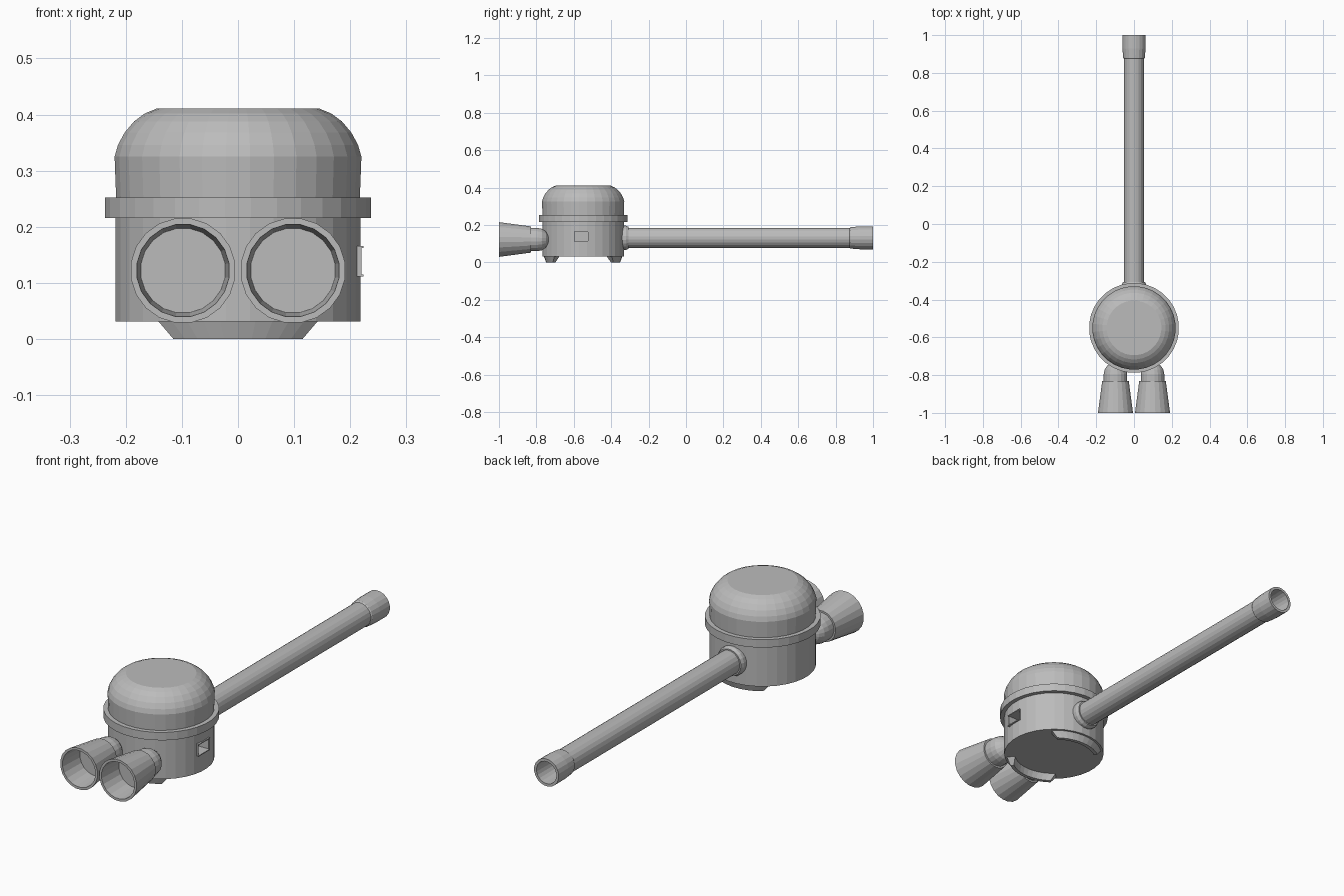
import bpy, bmesh, math
from mathutils import Matrix, Vector

if "Cube" in bpy.data.objects:
    bpy.data.objects.remove(bpy.data.objects["Cube"])

grey = bpy.data.materials.new("grey metal")
grey.diffuse_color = (0.5, 0.5, 0.5, 1)
grey.use_nodes = True
grey.node_tree.nodes["Principled BSDF"].inputs["Base Color"].default_value = grey.diffuse_color
CY = -0.55  # y of the canister axis


def finish(name, bm):
    bmesh.ops.remove_doubles(bm, verts=bm.verts, dist=1e-5)
    bmesh.ops.recalc_face_normals(bm, faces=bm.faces)
    me = bpy.data.meshes.new(name)
    bm.to_mesh(me)
    bm.free()
    me.materials.append(grey)
    ob = bpy.data.objects.new(name, me)
    bpy.context.collection.objects.link(ob)
    return ob


def lathe(name, profile, segs, origin, along_y=False):
    """Revolve (radius, height) points about z, or about y when along_y."""
    bm = bmesh.new()
    rings = []
    for r, h in profile:
        ring = []
        for i in range(segs):
            a = math.tau * (i + 0.5) / segs
            c, s = r * math.cos(a), r * math.sin(a)
            p = (c, h, s) if along_y else (c, s, h)
            ring.append(bm.verts.new(Vector(p) + Vector(origin)))
        rings.append(ring)
    for a, b in zip(rings, rings[1:]):
        for i in range(segs):
            j = (i + 1) % segs
            bm.faces.new((a[i], a[j], b[j], b[i]))
    bm.faces.new(rings[0])
    bm.faces.new(rings[-1])
    return finish(name, bm)


def box(name, lo, hi):
    bm = bmesh.new()
    lo, hi = Vector(lo), Vector(hi)
    m = Matrix.Translation((lo + hi) / 2) @ Matrix.Diagonal((*(hi - lo), 1))
    bmesh.ops.create_cube(bm, size=1, matrix=m)
    return finish(name, bm)


# canister body, clamp flange and domed lid
body = lathe("canister_body", [(0.219, 0.031), (0.219, 0.24)], 32, (0, CY, 0))
lathe("clamp_flange", [(0.238, 0.216), (0.238, 0.252)], 32, (0, CY, 0))
lathe("domed_lid", [(0.218, 0.245), (0.221, 0.325), (0.215, 0.346), (0.203, 0.368),
                    (0.186, 0.388), (0.167, 0.402), (0.145, 0.411)], 32, (0, CY, 0))

# socket window cut into the right side
cutter = box("socket_cutter", (0.17, -0.598, 0.114), (0.3, -0.522, 0.163))
cutter.hide_render = True
cutter.hide_viewport = True
cut = body.modifiers.new("socket", "BOOLEAN")
cut.object = cutter
cut.operation = "DIFFERENCE"
cut.solver = "EXACT"
y0, y1, z0, z1, t = -0.6, -0.52, 0.111, 0.166, 0.004
for n, a, b in (("bottom", (y0, z0), (y1, z0 + t)), ("top", (y0, z1 - t), (y1, z1)),
                ("front", (y0, z0), (y0 + t, z1)), ("back", (y1 - t, z0), (y1, z1))):
    box("socket_frame_" + n, (0.18, *a), (0.224 if n in ("top", "bottom") else 0.22, *b))

# curved tapered feet under the front and back
for name, mid in (("front_foot", -math.pi / 2), ("back_foot", math.pi / 2)):
    bm = bmesh.new()
    secs = []
    N = 10
    for i in range(N + 1):
        u = 2 * i / N - 1
        sec = []
        for r, z, half in ((0.172, 0.033, 0.75), (0.21, 0.033, 0.75),
                           (0.198, 0, 0.62), (0.182, 0, 0.62)):
            a = mid + u * half
            sec.append(bm.verts.new((r * math.cos(a), CY + r * math.sin(a), z)))
        secs.append(sec)
    for a, b in zip(secs, secs[1:]):
        for k in range(4):
            bm.faces.new((a[k], a[(k + 1) % 4], b[(k + 1) % 4], b[k]))
    bm.faces.new(secs[0])
    bm.faces.new(secs[-1])
    finish(name, bm)

# twin intake horns: round-ended neck and flared mouth
for side, x in (("left", -0.098), ("right", 0.098)):
    neck = [(0.063, -0.85), (0.063, -0.795)]
    neck += [(0.063 * math.cos(a), -0.795 + 0.063 * math.sin(a))
             for a in (0.4, 0.8, 1.2, 1.5)]
    lathe(side + "_neck", neck, 20, (x, 0, 0.122), True)
    lathe(side + "_horn", [(0.063, -0.83), (0.071, -0.83), (0.094, -1.0),
                           (0.083, -1.0), (0.076, -0.885)], 20, (x, 0, 0.122), True)

# long outlet pipe with collar and hollow end sleeve
lathe("pipe_collar", [(0.066, -0.36), (0.066, -0.322), (0.06, -0.308)], 20, (0, 0, 0.131), True)
lathe("outlet_pipe", [(0.054, -0.36), (0.054, 0.885)], 20, (0, 0, 0.131), True)
lathe("end_sleeve", [(0.054, 0.875), (0.058, 0.88), (0.062, 0.93), (0.062, 1.0),
                     (0.05, 1.0), (0.046, 0.89)], 20, (0, 0, 0.131), True)
